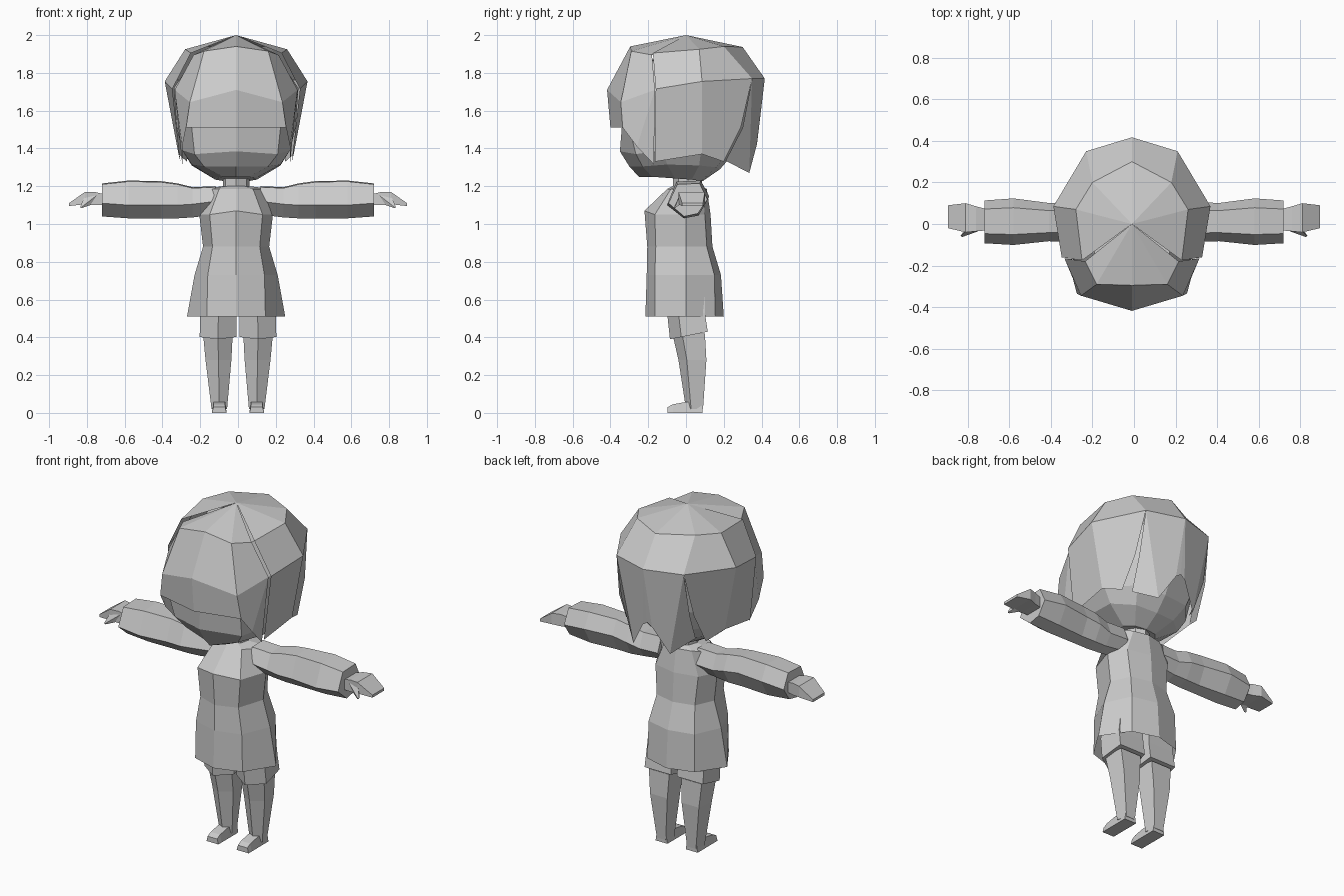
import bpy, bmesh
from mathutils import Vector

grey = bpy.data.materials.new("plain_grey")
grey.diffuse_color = (0.6, 0.6, 0.6, 1)


def finish(name, bm, shift=0.0):
    bmesh.ops.remove_doubles(bm, verts=bm.verts, dist=0.0005)
    bmesh.ops.recalc_face_normals(bm, faces=bm.faces)
    me = bpy.data.meshes.new(name)
    bm.to_mesh(me)
    bm.free()
    ob = bpy.data.objects.new(name, me)
    ob.location.x = shift
    me.materials.append(grey)
    bpy.context.collection.objects.link(ob)
    return ob


def loft(name, rings, start=True, end=True, shift=0.0, sides=(1,)):
    """Skin closed rings of points; start/end cap the ends, sides mirror in x."""
    for s in sides:
        bm = bmesh.new()
        rows = [[bm.verts.new((p[0] * s, p[1], p[2])) for p in r] for r in rings]
        n = len(rows[0])
        for a, b in zip(rows, rows[1:]):
            for i in range(n):
                bm.faces.new((a[i], a[(i + 1) % n], b[(i + 1) % n], b[i]))
        if start:
            bm.faces.new(rows[0])
        if end:
            bm.faces.new(rows[-1])
        label = name if len(sides) == 1 else ("right_" if s > 0 else "left_") + name
        finish(label, bm, shift)


def full(half):
    """Complete a front-to-back half ring by mirroring it."""
    return half + [(-x, y, z) for x, y, z in half[-2:0:-1]]


def polys(name, faces, shift=0.0, mirrored=True):
    bm = bmesh.new()
    for f in faces:
        for s in ((1, -1) if mirrored else (1,)):
            bm.faces.new([bm.verts.new((p[0] * s, p[1], p[2])) for p in f])
    return finish(name, bm, shift)


BODY = -0.01

# Tunic: eight-sided, open at the hem, pinched at the waist
tunic = []
for z, hx, fx, front, ff, back, bf, mid in (
        (0.51, .26, .155, -.215, -.165, .20, .155, 0),
        (0.73, .22, .15, -.208, -.165, .185, .15, 0),
        (0.88, .175, .125, -.205, -.16, .14, .11, 0),
        (1.05, .195, .14, -.22, -.165, .13, .10, 0),
        (1.185, .20, .09, -.10, -.08, .11, .09, .03),
        (1.20, .07, .045, -.07, -.05, .085, .06, .01)):
    tunic.append(full([(0, front, z + (.02 if z == 1.05 else 0)), (fx, ff, z),
                       (hx, mid, z), (fx, bf, z), (0, back, z)]))
loft("tunic", tunic, start=False, shift=BODY)

# Neck
loft("neck", [full([(0, -.07, z), (.055, -.04, z), (.07, .01, z), (.05, .06, z),
                    (0, .085, z)]) for z in (1.16, 1.27)], shift=BODY)

# Sleeves: six-sided tubes along x
section = [(-.09, 1.10), (-.045, 1.21), (.07, 1.215), (.11, 1.13), (.06, 1.045), (-.01, 1.03)]
sleeve = []
for x, sy, top, bottom in ((.12, .85, -.015, .02), (.24, .85, -.02, .005), (.32, .95, 0, 0),
                           (.41, .92, .012, 0), (.58, 1.12, .015, 0), (.72, 1.03, 0, .01)):
    sleeve.append([(x, y * sy, z + (top if z > 1.12 else bottom)) for y, z in section])
loft("sleeve", sleeve, sides=(1, -1))

# Hands: flat mitts with a small pointed thumb
hand = [[(x, a, zb), (x, a, zt), (x, b, zt), (x, b, zb)] for x, a, b, zb, zt in (
    (.70, -.03, .07, 1.10, 1.155), (.76, -.035, .085, 1.10, 1.17),
    (.81, -.04, .10, 1.105, 1.17), (.895, -.02, .09, 1.095, 1.11))]
loft("hand", hand, sides=(1, -1))
loft("thumb", [[(.75, -.02, 1.11), (.75, -.035, 1.15), (.81, -.035, 1.15), (.81, -.02, 1.11)],
               [(.825, -.062, 1.085), (.825, -.062, 1.092), (.835, -.058, 1.092),
                (.835, -.058, 1.085)]], sides=(1, -1))


# Shorts, legs and feet
def leg_ring(z, x0, x1, y0, y1, tilt=0.0):
    m, c = (x0 + x1) / 2, (y0 + y1) / 2
    return [(x, y, z + tilt * (y - c) / (y1 - y0)) for x, y in (
        (m, y0), (x1, c - .2 * (y1 - y0)), (x1 - .012, y1), (x0 + .012, y1),
        (x0, c - .2 * (y1 - y0)))]


loft("shorts", [leg_ring(.41, .008, .203, -.085, .115, .04), leg_ring(.53, .008, .20, -.10, .10),
                leg_ring(.62, .01, .19, -.10, .10)], sides=(1, -1))
loft("leg", [leg_ring(.02, .058, .14, .0, .09), leg_ring(.28, .035, .172, -.04, .108),
             leg_ring(.42, .028, .185, -.072, .10)], sides=(1, -1))
loft("foot", [[(.06, y, 0), (.138, y, 0), (.13, y, z), (.068, y, z)] for y, z in (
    (-.098, .03), (-.07, .045), (0, .058), (.088, .05))], sides=(1, -1))

# Head: six columns per half, from under the chin up into the hair
head = [
    [(0, -.25, 1.25), (.07, -.18, 1.25), (.11, -.06, 1.245), (.11, .03, 1.235),
     (.07, .08, 1.228), (0, .09, 1.228)],
    [(0, -.30, 1.305), (.17, -.23, 1.305), (.235, -.10, 1.315), (.235, .07, 1.31),
     (.13, .16, 1.30), (0, .18, 1.29)],
    [(0, -.35, 1.385), (.22, -.265, 1.37), (.285, -.12, 1.39), (.285, .08, 1.39),
     (.17, .22, 1.38), (0, .25, 1.37)],
    [(0, -.34, 1.51), (.235, -.30, 1.51), (.295, -.14, 1.51), (.315, .08, 1.51),
     (.20, .27, 1.51), (0, .32, 1.51)],
    [(0, -.36, 1.68), (.22, -.30, 1.66), (.29, -.14, 1.68), (.33, .08, 1.72),
     (.19, .30, 1.72), (0, .36, 1.72)],
    [(0, -.25, 1.88), (.13, -.24, 1.87), (.18, -.14, 1.86), (.22, .07, 1.88),
     (.14, .16, 1.88), (0, .24, 1.88)],
]
loft("head", [full(r) for r in head], shift=BODY)

# Hair guide rings: crown and widest line, front to back
A = [(0, -.295, 1.94), (.17, -.29, 1.915), (.225, -.18, 1.895), (.27, .07, 1.925),
     (.19, .20, 1.94), (0, .30, 1.937)]
B = [(0, -.418, 1.71), (.245, -.345, 1.645), (.325, -.165, 1.71), (.378, .085, 1.755),
     (.22, .35, 1.77), (0, .417, 1.77)]
apex = (0, 0, 2.0)

# Fringe: covers the brow, swept into a cheek lock on each side
F = [(0, -.40, 1.51), (.265, -.335, 1.51), (.285, -.17, 1.315)]
polys("fringe", [(apex, A[0], A[1]), (apex, A[1], A[2]),
                 (A[0], B[0], B[1], A[1]), (A[1], B[1], B[2], A[2]),
                 (B[0], F[0], F[1], B[1]),
                 (B[1], F[1], (.285, -.26, 1.41), B[2]),
                 (B[2], (.285, -.26, 1.41), F[2]),
                 # underside meeting the face
                 (F[0], (0, -.335, 1.51), (.235, -.295, 1.51), F[1])], BODY)

# Back hair: sits slightly proud of the fringe along the side seam
a2, b2, c2 = (.24, -.175, 1.905), (.338, -.16, 1.715), (.295, -.165, 1.33)
c3 = (.305, .085, 1.37)
polys("back_hair", [(apex, a2, A[3]), (apex, A[3], A[4]), (apex, A[4], A[5]),
                    (a2, b2, B[3], A[3]), (A[3], B[3], B[4], A[4]), (A[4], B[4], B[5], A[5]),
                    (b2, c2, c3, B[3]),
                    (B[3], c3, (.26, .20, 1.33), (.245, .29, 1.51), B[4]),
                    # seam tuft
                    (a2, A[2], (.185, -.20, 1.87))], BODY)

# Hanging strands split by narrow slits at the back
polys("back_strands", [(B[4], (.225, .30, 1.51), (.20, .21, 1.335), (.12, .335, 1.27)),
                       (B[4], (.12, .335, 1.27), (.03, .375, 1.42), B[5]),
                       (B[5], (.03, .375, 1.42), (0, .378, 1.44))], BODY)
